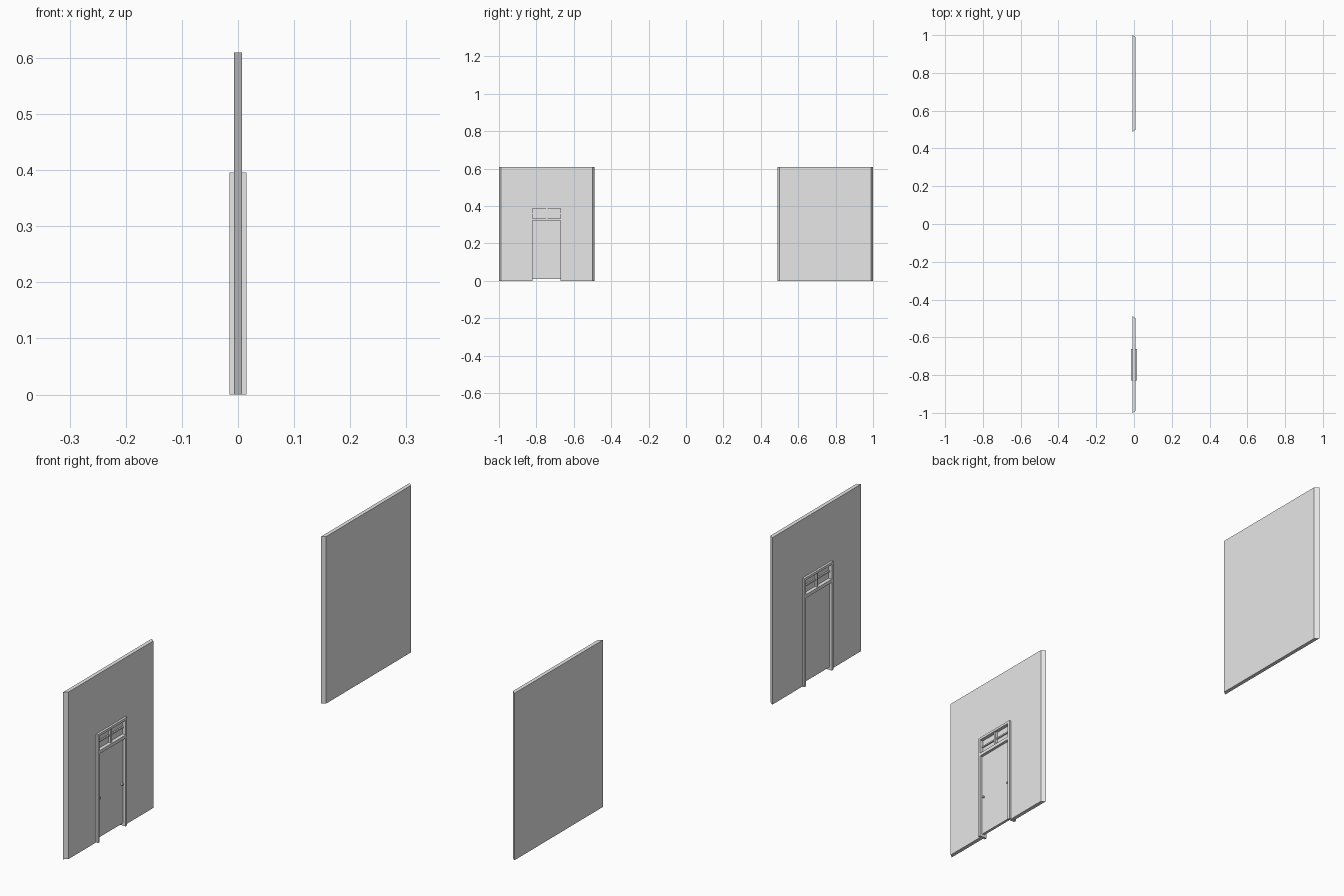
import bpy, bmesh, math
from mathutils import Matrix

if "Cube" in bpy.data.objects:
    bpy.data.objects.remove(bpy.data.objects["Cube"])

paint = bpy.data.materials.new("light_grey_paint")
paint.diffuse_color = (0.8, 0.8, 0.8, 1)
paint.use_nodes = True
paint.node_tree.nodes["Principled BSDF"].inputs["Base Color"].default_value = paint.diffuse_color

HEIGHT, HALF, MITRE = 0.61, 0.007, 0.011     # wall height, half thickness, end bevel
Y0, Y1 = -0.829, -0.661                      # outer sides of the door frame
TOP, JAMB, DEPTH = 0.396, 0.009, 0.015       # frame top, bar width, half depth


def finish(name, bm):
    bmesh.ops.recalc_face_normals(bm, faces=bm.faces)
    mesh = bpy.data.meshes.new(name)
    bm.to_mesh(mesh)
    bm.free()
    mesh.materials.append(paint)
    obj = bpy.data.objects.new(name, mesh)
    bpy.context.collection.objects.link(obj)
    return obj


def extrude_profile(name, points, direction):
    bm = bmesh.new()
    face = bm.faces.new([bm.verts.new(p) for p in points])
    ext = bmesh.ops.extrude_face_region(bm, geom=[face])
    verts = [g for g in ext["geom"] if isinstance(g, bmesh.types.BMVert)]
    bmesh.ops.translate(bm, verts=verts, vec=direction)
    return finish(name, bm)


def box(name, x, y, z):
    return extrude_profile(name, [(x[0], y[0], z[0]), (x[1], y[0], z[0]),
                                  (x[1], y[1], z[0]), (x[0], y[1], z[0])],
                           (0, 0, z[1] - z[0]))


def wall(name, a, b):
    # panel with both ends mitred towards +x
    return extrude_profile(name, [(-HALF, a, 0), (HALF, a + MITRE, 0),
                                  (HALF, b - MITRE, 0), (-HALF, b, 0)], (0, 0, HEIGHT))


# Wall panels
wall("plain_wall", 0.488, 1.0)
door_wall = wall("door_wall", -1.0, -0.488)

# Doorway opening
cutter = box("doorway_cutter", (-0.1, 0.1), (Y0 + 0.002, Y1 - 0.002), (-0.1, TOP - 0.002))
cutter.hide_render = True
cutter.hide_viewport = True
cut = door_wall.modifiers.new("doorway", 'BOOLEAN')
cut.operation = 'DIFFERENCE'
cut.solver = 'EXACT'
cut.object = cutter

# Door frame
deep = (-DEPTH, DEPTH)
inner = (Y0 + JAMB, Y1 - JAMB)
box("left_jamb", deep, (Y0, inner[0]), (0, TOP))
box("right_jamb", deep, (inner[1], Y1), (0, TOP))
box("frame_head", deep, inner, (TOP - JAMB, TOP))
box("transom_rail", deep, inner, (0.322, 0.334))

# Door leaf, clear of the floor
box("door_leaf", (-0.005, 0.005), inner, (0.01, 0.322))

# Transom window
mid = (Y0 + Y1) / 2
box("transom_glass", (-0.002, 0.002), inner, (0.334, TOP - JAMB))
box("transom_mullion", (-0.01, 0.01), (mid - 0.004, mid + 0.004), (0.334, TOP - JAMB))
box("transom_bar", (-0.007, 0.007), inner, (0.358, 0.363))

# Door knobs
for side, y in (("left", inner[0] + 0.009), ("right", inner[1] - 0.009)):
    bm = bmesh.new()
    place = Matrix.Translation((0.0075, y, 0.155)) @ Matrix.Rotation(math.pi / 2, 4, 'Y')
    bmesh.ops.create_cone(bm, cap_ends=True, segments=12, radius1=0.004,
                          radius2=0.004, depth=0.007, matrix=place)
    finish(side + "_knob", bm)
